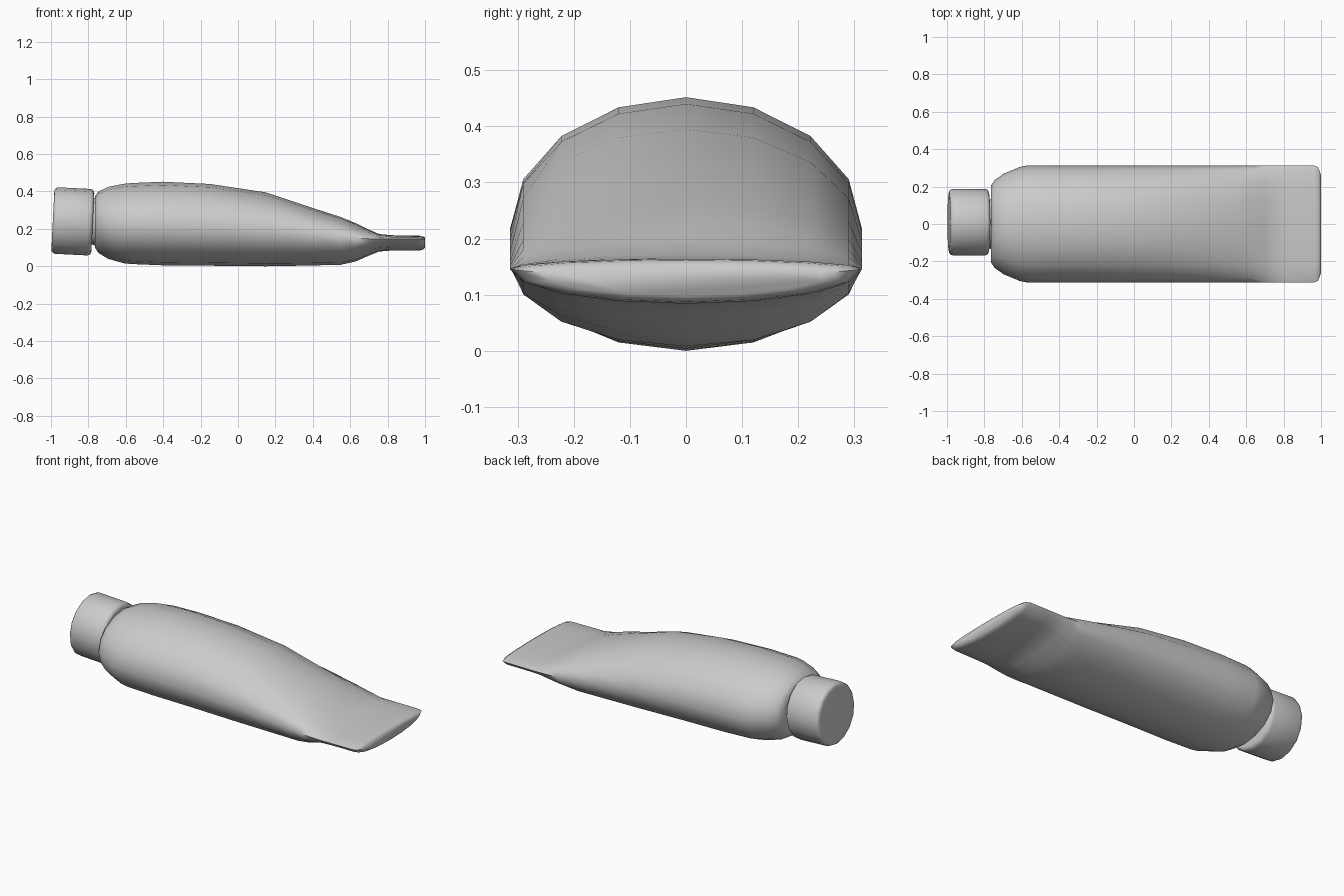
import bpy, bmesh, math
from mathutils import Matrix, Vector

if "Cube" in bpy.data.objects:
    bpy.data.objects.remove(bpy.data.objects["Cube"])

SIDES = 16


def finish(bm, name, angle):
    bmesh.ops.recalc_face_normals(bm, faces=bm.faces[:])
    mesh = bpy.data.meshes.new(name)
    bm.to_mesh(mesh)
    bm.free()
    obj = bpy.data.objects.new(name, mesh)
    bpy.context.collection.objects.link(obj)
    bpy.ops.object.select_all(action='DESELECT')
    obj.select_set(True)
    bpy.context.view_layer.objects.active = obj
    bpy.ops.object.shade_smooth_by_angle(angle=math.radians(angle))
    return obj


def loft(rings):
    bm = bmesh.new()
    loops = [[bm.verts.new(p) for p in ring] for ring in rings]
    for a, b in zip(loops, loops[1:]):
        for i in range(len(a)):
            j = (i + 1) % len(a)
            bm.faces.new((a[i], a[j], b[j], b[i]))
    bm.faces.new(loops[0])
    bm.faces.new(loops[-1])
    return bm


def section(x, half_width, bottom, seam, top):
    ring = []
    for i in range(SIDES):
        a = 2 * math.pi * i / SIDES
        s = math.sin(a)
        height = top - seam if s > 0 else seam - bottom
        ring.append((x, half_width * math.cos(a), seam + s * height))
    return ring


# Tube body: round shoulder flowing into a flat crimped end
# x, half width, bottom z, seam z, top z
profile = [
    (-0.79, 0.12, 0.12, 0.24, 0.36),
    (-0.762, 0.135, 0.11, 0.24, 0.365),
    (-0.765, 0.205, 0.10, 0.235, 0.375),
    (-0.745, 0.235, 0.07, 0.23, 0.40),
    (-0.695, 0.27, 0.04, 0.225, 0.424),
    (-0.61, 0.305, 0.016, 0.22, 0.441),
    (-0.57, 0.313, 0.012, 0.22, 0.445),
    (-0.40, 0.314, 0.005, 0.215, 0.452),
    (-0.15, 0.314, 0.003, 0.21, 0.440),
    (0.15, 0.314, 0.0, 0.195, 0.395),
    (0.38, 0.314, 0.004, 0.175, 0.318),
    (0.55, 0.314, 0.008, 0.158, 0.263),
    (0.63, 0.314, 0.026, 0.15, 0.230),
    (0.70, 0.314, 0.057, 0.147, 0.196),
    (0.755, 0.314, 0.079, 0.146, 0.172),
    (0.82, 0.314, 0.084, 0.146, 0.166),
    (0.965, 0.312, 0.084, 0.146, 0.164),
    (0.985, 0.303, 0.087, 0.144, 0.162),
    (1.0, 0.26, 0.098, 0.14, 0.153),
]
finish(loft([section(*p) for p in profile]), "tube_body", 60)

# Screw cap: slightly tilted cylinder with rounded rims
cap_profile = [(-0.107, 0.155), (-0.105, 0.165), (-0.098, 0.174), (-0.085, 0.178),
               (0.085, 0.178), (0.098, 0.174), (0.105, 0.165), (0.107, 0.155)]
tilt = Matrix.Translation((-0.883, 0.01, 0.24)) @ Matrix.Rotation(0.05, 4, 'Y')
rings = []
for x, r in cap_profile:
    rings.append([tilt @ Vector((x, r * math.cos(2 * math.pi * i / SIDES),
                                 r * math.sin(2 * math.pi * i / SIDES)))
                  for i in range(SIDES)])
finish(loft(rings), "cap", 50)
